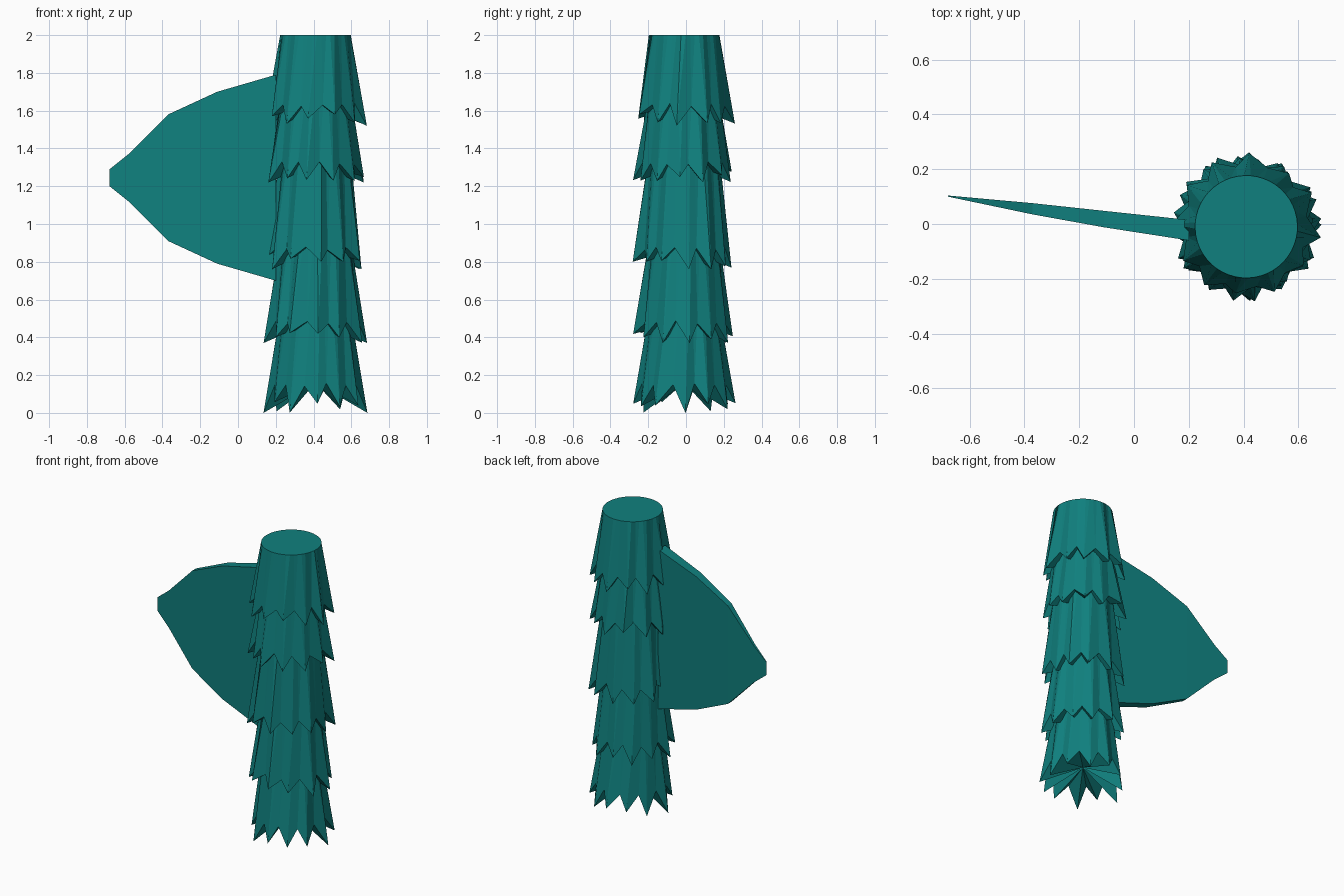
import bpy, bmesh, math, random

if "Cube" in bpy.data.objects:
    bpy.data.objects.remove(bpy.data.objects["Cube"])

random.seed(4)
teal = bpy.data.materials.new("teal")
teal.diffuse_color = (0.005, 0.216, 0.209, 1)
teal.use_nodes = True
teal.node_tree.nodes["Principled BSDF"].inputs["Base Color"].default_value = teal.diffuse_color

CX, CY = 0.41, -0.01   # trunk axis
TIPS = 12              # jagged points on each skirt
N = TIPS * 2


def finish(bm, name):
    bmesh.ops.recalc_face_normals(bm, faces=bm.faces)
    mesh = bpy.data.meshes.new(name)
    bm.to_mesh(mesh)
    bm.free()
    mesh.materials.append(teal)
    obj = bpy.data.objects.new(name, mesh)
    bpy.context.collection.objects.link(obj)


def skirt(name, z_top, z_hem, z_tip, turn):
    """Flared trunk section with a ragged hem, closed at both ends."""
    bm = bmesh.new()
    top, hem = [], []
    for i in range(N):
        a = math.tau * i / N + turn
        # two top points per hem point keep the rim round
        for k in (0, 0.5):
            b = a + math.tau * k / N
            top.append(bm.verts.new((CX + 0.187 * math.cos(b), CY + 0.187 * math.sin(b), z_top)))
        if i % 2:   # hanging point
            r, a = random.uniform(0.245, 0.275), a + random.uniform(-0.08, 0.08)
            z = z_tip + random.uniform(0, 0.06)
            if i in (1, 13):
                r, z = 0.275, z_tip
        else:       # notch
            r, z = random.uniform(0.218, 0.23), z_hem - random.uniform(0, 0.02)
        hem.append(bm.verts.new((CX + r * math.cos(a), CY + r * math.sin(a), z)))
    bm.faces.new(top)
    core = bm.verts.new((CX, CY, z_hem))
    for i in range(N):
        j = (i + 1) % N
        t0, t1, t2 = top[2 * i], top[2 * i + 1], top[2 * j]
        bm.faces.new((t0, t1, hem[i]))
        bm.faces.new((t1, t2, hem[j], hem[i]))
        bm.faces.new((hem[i], hem[j], core))
    finish(bm, name)


# Trunk: five overlapping skirts (top, hem, lowest point, rotation)
for n, (zt, zh, zp, turn) in enumerate([
        (2.00, 1.64, 1.52, -0.35), (1.68, 1.33, 1.22, 0.10), (1.37, 0.88, 0.76, 0.30),
        (0.91, 0.49, 0.37, -0.20), (0.53, 0.16, 0.00, -0.27)]):
    skirt("trunk_skirt_%d" % (n + 1), zt, zh, zp, turn)

# Fin: tapered blade, each row is x, top z, bottom z, front y, back y
rows = [(0.20, 1.79, 0.70, -0.06, 0.015), (-0.11, 1.70, 0.79, -0.012, 0.048),
        (-0.37, 1.58, 0.91, 0.035, 0.076), (-0.58, 1.37, 1.12, 0.079, 0.095),
        (-0.68, 1.29, 1.20, 0.100, 0.104)]
bm = bmesh.new()
rings = [[bm.verts.new((x, y, z)) for y, z in ((f, t), (b, t), (b, l), (f, l))]
         for x, t, l, f, b in rows]
for p, q in zip(rings, rings[1:]):
    for i in range(4):
        j = (i + 1) % 4
        bm.faces.new((p[i], p[j], q[j], q[i]))
bm.faces.new(rings[0])
bm.faces.new(rings[-1])
finish(bm, "fin")
